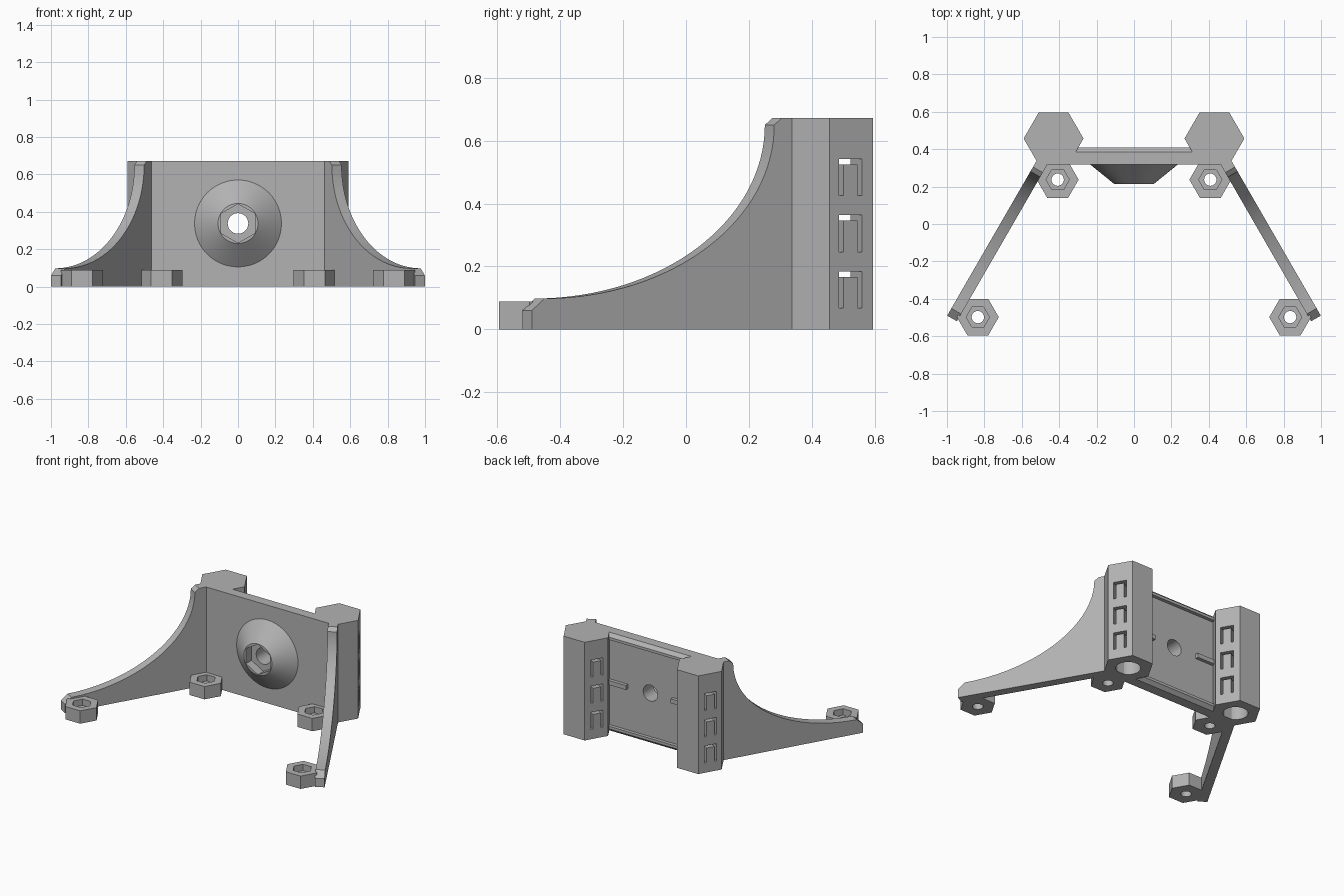
import bpy, bmesh, math
from mathutils import Matrix, Vector

cube = bpy.data.objects.get("Cube")
if cube:
    bpy.data.objects.remove(cube, do_unlink=True)

grey = bpy.data.materials.new("plain grey")
grey.use_nodes = True
grey.diffuse_color = (0.45, 0.45, 0.45, 1)
grey.node_tree.nodes["Principled BSDF"].inputs["Base Color"].default_value = grey.diffuse_color

HEIGHT = 0.672


def make(name, bm):
    bmesh.ops.recalc_face_normals(bm, faces=bm.faces)
    mesh = bpy.data.meshes.new(name)
    bm.to_mesh(mesh)
    bm.free()
    mesh.materials.append(grey)
    ob = bpy.data.objects.new(name, mesh)
    bpy.context.collection.objects.link(ob)
    return ob


def prism(name, points, origin, u, v, depth):
    """Extrude a flat outline, given in the u, v axes, by the depth vector."""
    bm = bmesh.new()
    o, u, v = Vector(origin), Vector(u), Vector(v)
    face = bm.faces.new([bm.verts.new(o + u * a + v * b) for a, b in points])
    new = bmesh.ops.extrude_face_region(bm, geom=[face])["geom"]
    bmesh.ops.translate(bm, vec=Vector(depth),
                        verts=[e for e in new if isinstance(e, bmesh.types.BMVert)])
    return make(name, bm)


def box(name, low, high):
    a, b = Vector(low), Vector(high)
    d = b - a
    return prism(name, [(0, 0), (d.x, 0), (d.x, d.y), (0, d.y)], a, (1, 0, 0), (0, 1, 0), (0, 0, d.z))


def column(name, x, y, z0, z1, r, sides=6):
    """Upright prism with a corner towards +x."""
    ring = [(r * math.cos(math.tau * i / sides), r * math.sin(math.tau * i / sides)) for i in range(sides)]
    return prism(name, ring, (x, y, z0), (1, 0, 0), (0, 1, 0), (0, 0, z1 - z0))


def lying_cone(name, y0, y1, r0, r1, sides, z):
    """Cone or prism along y, r0 at y0 and r1 at y1."""
    bm = bmesh.new()
    bmesh.ops.create_cone(bm, cap_ends=True, segments=sides, radius1=r1, radius2=r0, depth=y1 - y0)
    bmesh.ops.rotate(bm, verts=bm.verts, matrix=Matrix.Rotation(math.pi / 2, 3, "X"))
    bmesh.ops.translate(bm, verts=bm.verts, vec=(0, (y0 + y1) / 2, z))
    return make(name, bm)


def bake(ob):
    mesh = bpy.data.meshes.new_from_object(ob.evaluated_get(bpy.context.evaluated_depsgraph_get()))
    ob.modifiers.clear()
    ob.data = mesh


def cut(ob, cutters):
    for c in cutters:
        mod = ob.modifiers.new("cut", "BOOLEAN")
        mod.operation, mod.solver, mod.object = "DIFFERENCE", "EXACT", c
        bake(ob)
        bpy.data.objects.remove(c, do_unlink=True)


def mirror(ob):
    ob.modifiers.new("mirror", "MIRROR").use_mirror_merge = False
    bake(ob)


def smooth(ob):
    bpy.ops.object.select_all(action="DESELECT")
    ob.select_set(True)
    bpy.context.view_layer.objects.active = ob
    bpy.ops.object.shade_smooth_by_angle(angle=math.radians(25))


# Hexagonal towers: blind bore from below, arch-shaped clip slots on both rear slopes
TX, TY, TR = 0.43, 0.457, 0.16
tower = column("hex_towers", TX, TY, 0, HEIGHT, TR)
cutters = [column("bore", TX, TY, -0.1, 0.62, 0.077, 32)]
arch = [(-0.042, 0), (-0.026, 0), (-0.026, 0.1), (0.026, 0.1),
        (0.026, 0), (0.042, 0), (0.042, 0.117), (-0.042, 0.117)]
for side in (1, -1):
    n = Vector((side * math.cos(math.pi / 6), 0.5, 0))
    t = Vector((-side * 0.5, math.cos(math.pi / 6), 0))
    for z in (0.067, 0.246, 0.425):
        start = Vector((TX, TY, z)) + n * 0.055 - t * 0.004
        cutters.append(prism("slot", arch, start, t, (0, 0, 1), n * 0.12))
cut(tower, cutters)
mirror(tower)
smooth(tower)

# Back wall with its nut boss and through hole
CZ = 0.338
FRONT, BACK, LIP = 0.317, 0.385, 0.408
wall = box("back_wall", (-0.458, FRONT, 0), (0.458, BACK, HEIGHT))
boss = lying_cone("nut_boss", 0.215, FRONT + 0.002, 0.107, 0.235, 48, CZ)
cut(wall, [lying_cone("hole", 0.1, 0.6, 0.055, 0.055, 32, CZ)])
cut(boss, [lying_cone("nut_pocket", 0.1, 0.275, 0.104, 0.104, 6, CZ),
           lying_cone("hole", 0.1, 0.6, 0.055, 0.055, 32, CZ)])
smooth(wall)
smooth(boss)

# Bevelled rails along the top and bottom of the wall's rear
for name, z, up in (("top_rail", HEIGHT, -1), ("bottom_rail", 0, 1)):
    prism(name, [(BACK - 0.01, 0), (BACK, 0), (LIP, 0.022), (LIP, 0.04), (BACK - 0.01, 0.04)],
          (-0.31, 0, z), (0, 1, 0), (0, 0, up), (0.62, 0, 0))

# Short ribs either side of the hole
ribs = box("rear_ribs", (0.17, BACK - 0.01, CZ - 0.015), (0.31, LIP, CZ + 0.015))
mirror(ribs)

# Splayed side fins with a quarter-ellipse top edge
S0, S1, ZB, ZT = 0.045, 0.89, 0.098, 0.65
outline = [(0, 0), (0, 0.06)]
for i in range(33):
    a = math.pi / 2 * i / 32
    outline.append((S0 + (S1 - S0) * math.sin(a), ZT - (ZT - ZB) * math.cos(a)))
outline += [(0.918, HEIGHT), (0.985, HEIGHT), (0.985, 0)]
along = Vector((-0.5, math.cos(math.pi / 6), 0))
across = Vector((math.cos(math.pi / 6), 0.5, 0))
fin = prism("side_fins", outline, (0.947, -0.52, 0), along, (0, 0, 1), across * 0.06)
mirror(fin)
smooth(fin)

# Hexagonal screw feet with nut pockets
for name, x, y in (("inner_feet", 0.408, 0.237), ("outer_feet", 0.835, -0.498)):
    foot = column(name, x, y, 0, 0.088, 0.112)
    cut(foot, [column("nut_pocket", x, y, 0.045, 0.2, 0.062),
               column("screw_hole", x, y, -0.1, 0.2, 0.033, 24)])
    mirror(foot)
    smooth(foot)
